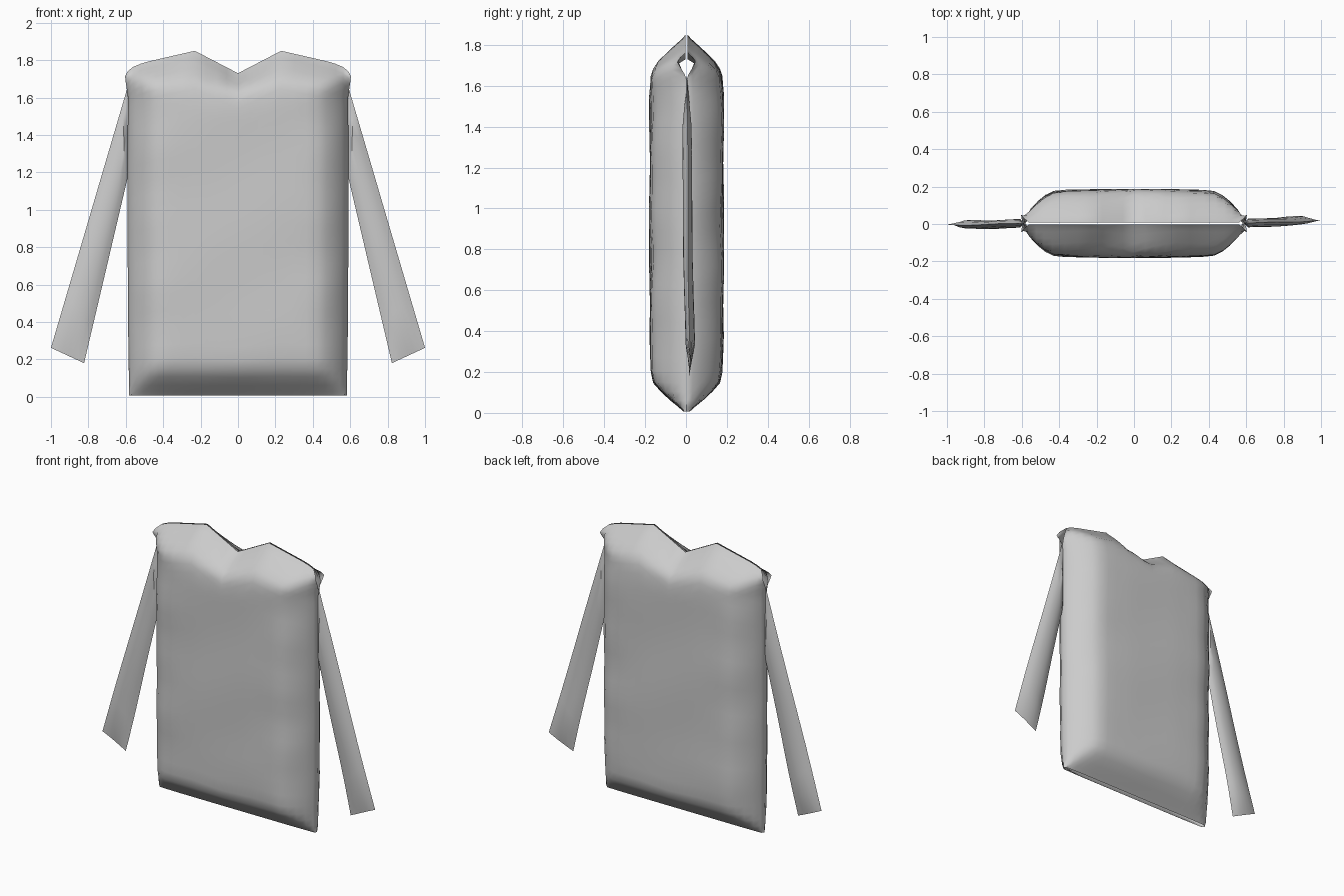
import bpy, bmesh, math

if "Cube" in bpy.data.objects:
    bpy.data.objects.remove(bpy.data.objects["Cube"])

cloth = bpy.data.materials.new("light grey cloth")
cloth.diffuse_color = (0.6, 0.6, 0.6, 1)
cloth.use_nodes = True
cloth.node_tree.nodes["Principled BSDF"].inputs["Base Color"].default_value = cloth.diffuse_color

# half of the top outline: neck dip, collar point, shoulder, armhole
TOP = [(0, 1.73), (0.23, 1.85), (0.49, 1.79), (0.55, 1.77), (0.585, 1.745), (0.6, 1.715)]
# distance from the edge -> share of the full depth
SIDE = [(0, 0), (0.012, 0.18), (0.04, 0.42), (0.08, 0.64), (0.12, 0.81), (0.165, 0.93), (0.23, 0.97), (0.4, 1)]
HEM = [(0, 0.01), (0.04, 0.3), (0.08, 0.56), (0.14, 0.88), (0.19, 0.95), (0.4, 1)]
YOKE = [(0, 0), (0.23, 0.42), (0.47, 0.82), (0.63, 0.95), (1, 1)]
WIDTH = [(0, 0.582), (0.4, 0.588), (1.2, 0.592), (1.6, 0.588), (1.7, 0.603)]


def lerp(table, v):
    """Straight interpolation in a table of pairs."""
    if v <= table[0][0]:
        return table[0][1]
    for (a, p), (b, q) in zip(table, table[1:]):
        if v <= b:
            return p + (q - p) * (v - a) / (b - a)
    return table[-1][1]


def add_grid(bm, fn, us, vs, flip):
    """Sheet of quads from a point function."""
    rows = [[bm.verts.new(fn(u, v)) for u in us] for v in vs]
    for r0, r1 in zip(rows, rows[1:]):
        for i in range(len(us) - 1):
            q = [r0[i], r0[i + 1], r1[i + 1], r1[i]]
            bm.faces.new(q[::-1] if flip else q)


def finish(bm, name, angle):
    bmesh.ops.remove_doubles(bm, verts=bm.verts, dist=0.0008)
    me = bpy.data.meshes.new(name)
    bm.to_mesh(me)
    bm.free()
    me.materials.append(cloth)
    ob = bpy.data.objects.new(name, me)
    bpy.context.collection.objects.link(ob)
    bpy.ops.object.select_all(action='DESELECT')
    ob.select_set(True)
    bpy.context.view_layer.objects.active = ob
    bpy.ops.object.shade_smooth_by_angle(angle=math.radians(angle))
    return ob


# puffed body: a front and a back panel, closed at the sides, open at neck and hem
half = [0.06, 0.115, 0.17, 0.23, 0.3, 0.37, 0.435, 0.48, 0.52, 0.56, 0.588, 0.6]
xs = [-x for x in reversed(half)] + [0] + half
ts = [0, 0.012, 0.03, 0.055, 0.08, 0.11, 0.15] + [0.2 + 0.05 * i for i in range(13)]
ts += [0.83, 0.86, 0.89, 0.91, 0.93, 0.95, 0.965, 0.98, 0.99, 1]


def panel(s):
    def point(u, t):
        a = abs(u)
        top = lerp(TOP, a)
        z = 0.008 + (top - 0.008) * t
        x = u * lerp(WIDTH, z) / 0.6
        shares = (lerp(SIDE, 0.6 - a), lerp(HEM, z), lerp(YOKE, (top - z) / (top - 1.55)))
        full = 0.65 * min(shares) + 0.35 * math.prod(shares)
        gap = 0.005 if (t in (0, 1) and a < 0.59) else 0
        # soft wrinkles, strongest near the sides
        fold = 0.003 * math.sin(9 * z + 5 * x * s) + 0.006 * math.sin(17 * z + 2 * s) * min(1, a / 0.5) ** 4
        # crease running down from one collar point
        fold -= 0.02 * math.exp(-((x - s * 0.17) / 0.025) ** 2 - ((z - 1.73) / 0.06) ** 2)
        y = 0.181 * full + fold * full + gap
        # armhole lips pushed open
        if a > 0.55:
            lip = max(0, 1 - abs(z - 1.715) / 0.075)
            y = max(y, 0.045 * lip * (1 if a > 0.57 else 0.1))
        return (x, 0.003 + s * y, z)
    return point


bm = bmesh.new()
add_grid(bm, panel(-1), xs, ts, False)
add_grid(bm, panel(1), xs, ts, True)
finish(bm, "shirt_body", 50)


# flat sleeves: thin pillows hanging from the armholes
def sleeve(side, s):
    def point(u, v):
        ax, az = 0.592 + 0.408 * v, 1.65 - 1.388 * v       # outer edge
        bx, bz = 0.588 + 0.235 * v, 1.18 - 1.0 * v         # inner edge
        thick = 0.023 * math.sin(math.pi * u) ** 0.7 * min(1, (1 - v) / 0.1, v / 0.06 + 0.1)
        mid = 0.004 + (0.014 if side > 0 else -0.011) * v + 0.005 * math.sin(7 * v + 3 * u) * v
        return (side * (ax + (bx - ax) * u), mid + s * thick, az + (bz - az) * u)
    return point


us = [i / 6 for i in range(7)]
vs = [0, 0.06, 0.15, 0.28, 0.42, 0.56, 0.7, 0.8, 0.9, 1]
for side, name in ((1, "right_sleeve"), (-1, "left_sleeve")):
    bm = bmesh.new()
    for s in (-1, 1):
        add_grid(bm, sleeve(side, s), us, vs, side * s < 0)
    bmesh.ops.recalc_face_normals(bm, faces=bm.faces)
    finish(bm, name, 40)
